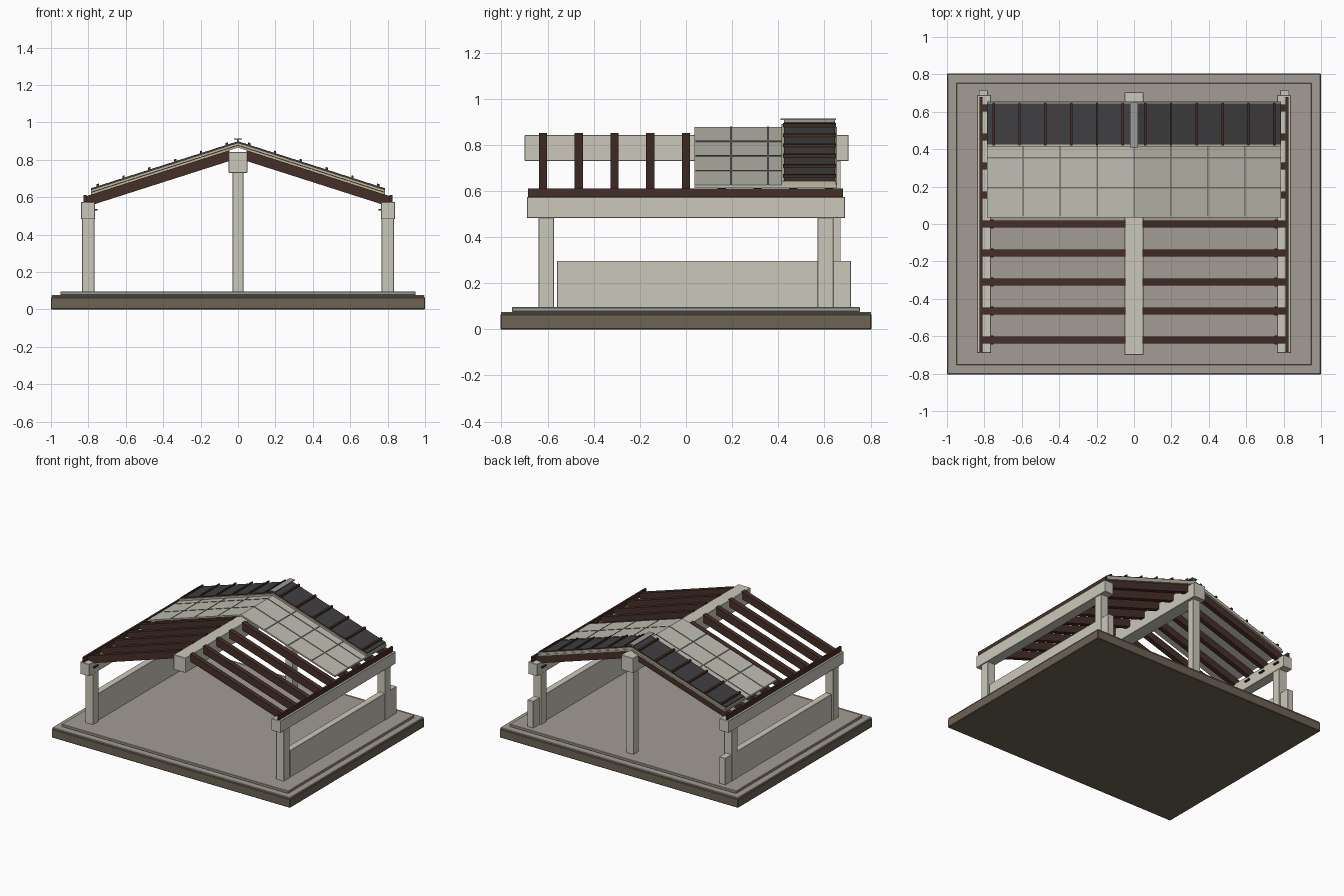
import bpy, bmesh

if "Cube" in bpy.data.objects:
    bpy.data.objects.remove(bpy.data.objects["Cube"])

def mat(name, r, g, b):
    m = bpy.data.materials.new(name)
    m.diffuse_color = (r, g, b, 1)
    m.use_nodes = True
    m.node_tree.nodes["Principled BSDF"].inputs["Base Color"].default_value = m.diffuse_color
    return m

PALE = mat("pale_timber", 0.60, 0.58, 0.49)
SHEET = mat("sheathing", 0.52, 0.51, 0.44)
STONE = mat("grey_slab", 0.36, 0.335, 0.295)
EARTH = mat("brown_base", 0.155, 0.125, 0.088)
DARK = mat("dark_wood", 0.06, 0.028, 0.021)
METAL = mat("dark_metal", 0.05, 0.05, 0.053)
TAN = mat("tan_insulation", 0.54, 0.46, 0.31)
SEAM = mat("seam_grey", 0.20, 0.20, 0.17)
CAP = mat("ridge_grey", 0.32, 0.33, 0.32)

def solid(name, bottom, top, m, bevel=0):
    """Closed box from four bottom and four top corners."""
    bm = bmesh.new()
    v = [bm.verts.new(p) for p in bottom + top]
    bm.faces.new(v[:4])
    bm.faces.new(v[4:])
    for i in range(4):
        j = (i + 1) % 4
        bm.faces.new((v[i], v[j], v[j + 4], v[i + 4]))
    bmesh.ops.recalc_face_normals(bm, faces=bm.faces)
    me = bpy.data.meshes.new(name)
    bm.to_mesh(me)
    bm.free()
    me.materials.append(m)
    ob = bpy.data.objects.new(name, me)
    bpy.context.collection.objects.link(ob)
    if bevel:
        b = ob.modifiers.new("bevel", 'BEVEL')
        b.width = bevel
        b.segments = 1
    return ob

def box(name, x0, x1, y0, y1, z0, z1, m, bevel=0):
    c = [(x0, y0), (x1, y0), (x1, y1), (x0, y1)]
    return solid(name, [(x, y, z0) for x, y in c], [(x, y, z1) for x, y in c], m, bevel)

SLOPE = 0.32
RAFTER_TOP = 0.865   # height of the rafter plane at x = 0

def sloped(name, side, x0, x1, y0, y1, h0, h1, m):
    """Box following the roof pitch; h0/h1 are offsets from the rafter plane."""
    c = [(x0, y0), (x1, y0), (x1, y1), (x0, y1)]
    z = lambda x, h: RAFTER_TOP - SLOPE * x + h
    return solid(name, [(side * x, y, z(x, h0)) for x, y in c],
                 [(side * x, y, z(x, h1)) for x, y in c], m)

# base and floor slab
box("base", -1, 1, -0.805, 0.805, 0, 0.066, EARTH, 0.004)
box("base_top", -0.997, 0.997, -0.802, 0.802, 0.066, 0.076, STONE, 0.003)
box("floor_slab", -0.95, 0.95, -0.755, 0.755, 0.076, 0.096, STONE, 0.003)

# ridge beam and its rear post
box("ridge_beam", -0.05, 0.05, -0.70, 0.705, 0.73, 0.842, PALE, 0.002)
box("ridge_post", -0.03, 0.03, 0.61, 0.671, 0.09, 0.735, PALE, 0.002)

def side_box(name, s, x0, x1, *rest):
    box(name, min(s * x0, s * x1), max(s * x0, s * x1), *rest)

rafter_ys = [0.155 * i for i in range(-4, 5)]
for s, tag in ((-1, "left"), (1, "right")):
    # posts, eave beam, low wall and edge board
    side_box(tag + "_front_post", s, 0.767, 0.833, -0.64, -0.572, 0.09, 0.485, PALE, 0.002)
    side_box(tag + "_back_post", s, 0.767, 0.833, 0.571, 0.64, 0.09, 0.485, PALE, 0.002)
    side_box(tag + "_eave_beam", s, 0.764, 0.84, -0.69, 0.69, 0.482, 0.573, PALE, 0.002)
    side_box(tag + "_low_wall", s, 0.78, 0.83, -0.56, 0.715, 0.09, 0.297, PALE, 0.002)
    side_box(tag + "_edge_board", s, 0.811, 0.825, -0.685, 0.68, 0.57, 0.611, DARK)
    # rafters with small brackets
    for i, y in enumerate(rafter_ys):
        sloped(f"{tag}_rafter_{i}", s, 0.045, 0.815, y - 0.018, y + 0.018, -0.057, 0, DARK)
        side_box(f"{tag}_bracket_{i}", s, 0.75, 0.766, y - 0.024, y + 0.024, 0.529, 0.538, DARK)
    # sheathing, insulation and metal layers
    sloped(tag + "_sheathing", s, 0, 0.787, 0.04, 0.655, 0.0, 0.012, SHEET)
    sloped(tag + "_insulation", s, 0, 0.785, 0.415, 0.65, 0.012, 0.026, TAN)
    sloped(tag + "_metal_roof", s, 0, 0.785, 0.425, 0.645, 0.026, 0.034, METAL)
    sloped(tag + "_front_trim", s, 0, 0.787, 0.036, 0.0401, 0.0, 0.012, TAN)
    # seams between the sheathing boards
    for k in range(1, 4):
        x = 0.197 * k
        sloped(f"{tag}_cross_seam_{k}", s, x - 0.004, x + 0.004, 0.042, 0.415, 0.012, 0.0145, SEAM)
    for k, y in enumerate((0.195, 0.355)):
        sloped(f"{tag}_long_seam_{k}", s, 0, 0.785, y - 0.004, y + 0.004, 0.012, 0.0145, SEAM)
    # raised ribs on the metal
    for k in range(6):
        x = 0.06 + 0.138 * k
        sloped(f"{tag}_rib_{k}", s, x - 0.006, x + 0.006, 0.42, 0.65, 0.034, 0.046, DARK)

# ridge cap
box("ridge_cap", -0.022, 0.022, 0.41, 0.65, 0.908, 0.914, CAP)
box("ridge_cap_batten", -0.006, 0.006, 0.425, 0.645, 0.885, 0.909, CAP)
